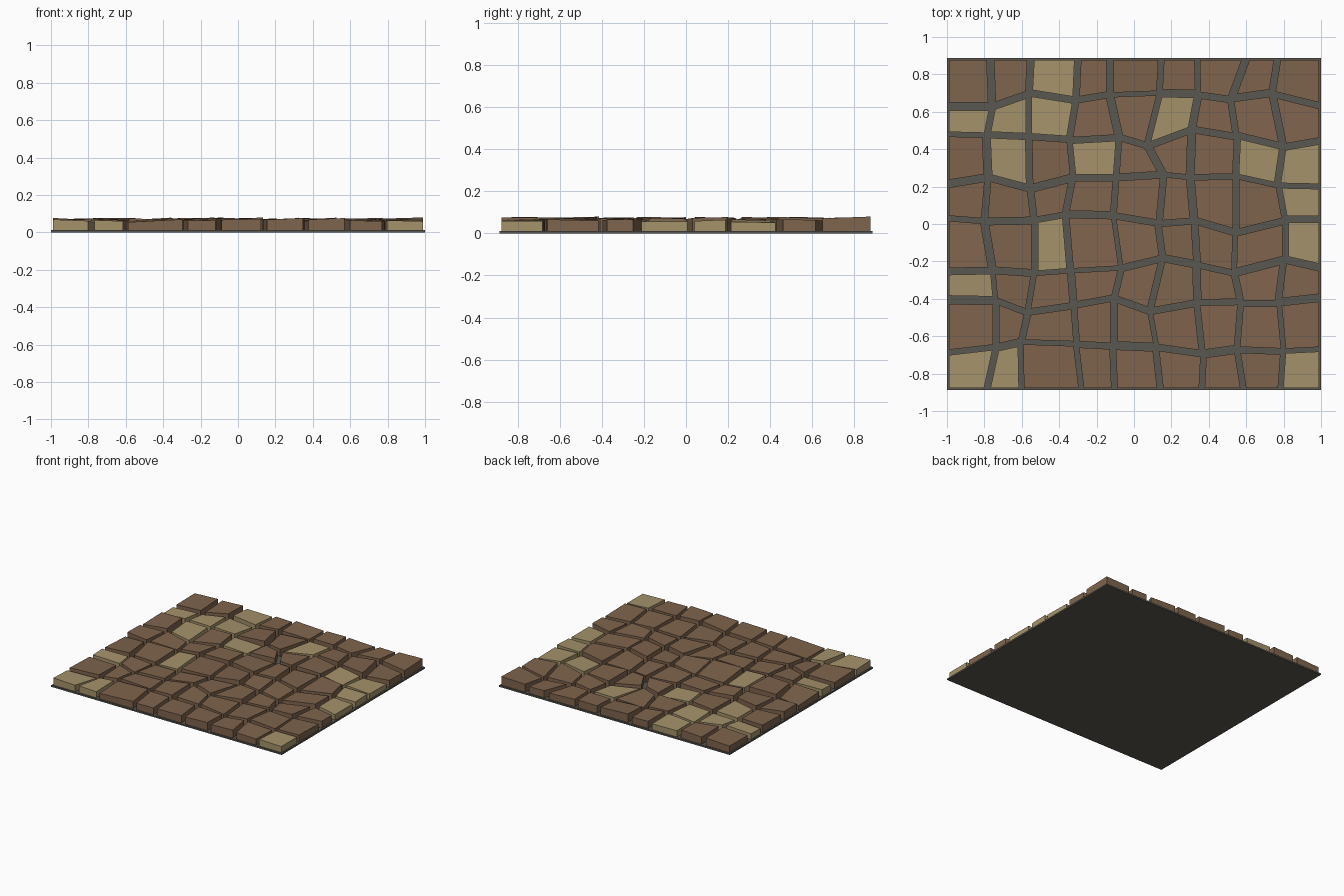
import bpy, bmesh, random
from mathutils import Vector
from mathutils.geometry import intersect_line_line_2d, intersect_line_line

if "Cube" in bpy.data.objects:
    bpy.data.objects.remove(bpy.data.objects["Cube"])

random.seed(4)
HX, HY, BASE = 1.0, 0.887, 0.012


def material(name, col):
    m = bpy.data.materials.new(name)
    m.diffuse_color = (*col, 1)
    m.use_nodes = True
    m.node_tree.nodes["Principled BSDF"].inputs["Base Color"].default_value = m.diffuse_color
    return m


brown = material("brown_stone", (0.212, 0.127, 0.074))
tan = material("tan_stone", (0.376, 0.288, 0.147))
grey = material("mortar", (0.102, 0.095, 0.08))

# Joint crossings: x of the 8 inner joints on each of 9 lines, front to back
X = [
    (-.79, -.60, -.28, -.10, .145, .36, .585, .785),
    (-.74, -.605, -.31, -.11, .12, .37, .55, .80),
    (-.74, -.57, -.325, -.11, .085, .34, .57, .775),
    (-.755, -.535, -.34, -.07, .155, .335, .535, .805),
    (-.80, -.535, -.365, -.11, .13, .32, .54, .805),
    (-.78, -.555, -.325, -.095, .155, .30, .54, .77),
    (-.79, -.56, -.345, -.08, .07, .31, .55, .80),
    (-.76, -.56, -.31, -.13, .14, .345, .52, .74),
    (-.77, -.55, -.30, -.13, .15, .34, .60, .77),
]
# y of the 7 inner lines at each of 10 crossings, left to right
Y = [
    (-.69, -.66, -.63, -.64, -.65, -.66, -.695, -.67, -.68, -.67),
    (-.405, -.41, -.475, -.44, -.40, -.47, -.425, -.42, -.42, -.395),
    (-.255, -.25, -.265, -.25, -.235, -.18, -.215, -.26, -.19, -.235),
    (.03, .015, .02, .05, .045, .005, .02, -.045, .02, .02),
    (.215, .25, .19, .25, .25, .265, .25, .255, .205, .20),
    (.48, .475, .465, .45, .465, .42, .51, .47, .41, .445),
    (.63, .63, .70, .66, .69, .70, .695, .67, .70, .635),
]
X = [(-HX, *row, HX) for row in X]
Y = [(-HY,) * 10, *Y, (HY,) * 10]
TAN = {0: (0, 1, 8), 2: (0,), 3: (2, 8), 4: (8,), 5: (1, 3, 7, 8), 6: (0, 1, 2, 5), 7: (2,)}


def inset(pts, dists):
    """Move each edge of a counter-clockwise quad inward by its own distance."""
    lines = []
    for k in range(4):
        a, b = pts[k], pts[(k + 1) % 4]
        d = (b - a).normalized()
        n = Vector((-d.y, d.x, 0)) * dists[k]
        lines.append((a + n, b + n))
    return [intersect_line_line(*lines[k - 1], *lines[k])[0] for k in range(4)]


def stone(bm, pts, height, slope, mat):
    """A flat-sided block with a tilted top."""
    mid = sum(pts, Vector()) / 4
    low = [bm.verts.new((p.x, p.y, BASE - 0.002)) for p in pts]
    top = [bm.verts.new((p.x, p.y, height + slope.dot((p - mid).xy))) for p in pts]
    faces = [bm.faces.new(low[::-1]), bm.faces.new(top)]
    for k in range(4):
        n = (k + 1) % 4
        faces.append(bm.faces.new((low[k], low[n], top[n], top[k])))
    for f in faces:
        f.material_index = mat


# Mortar bed
bpy.ops.mesh.primitive_cube_add(size=1, location=(0, 0, BASE / 2))
bed = bpy.context.object
bed.name = "mortar_bed"
bed.scale = (2 * HX, 2 * HY, BASE)
bed.data.materials.append(grey)

# Paving stones
for j in range(8):
    bm = bmesh.new()
    for i in range(9):
        pts = [Vector((X[b][a], Y[b][a], 0)) for a, b in
               ((i, j), (i + 1, j), (i + 1, j + 1), (i, j + 1))]
        border = (j == 0, i == 8, j == 7, i == 0)
        gaps = [0.011 if e else random.uniform(.011, .022) for e in border]
        light = i in TAN.get(j, ())
        height = random.uniform(.058, .064) if light else random.uniform(.063, .073)
        slope = Vector((random.uniform(-.06, .06), random.uniform(-.05, .05)))
        stone(bm, inset(pts, gaps), height, slope, int(light))
    me = bpy.data.meshes.new(f"stone_row_{j + 1}")
    bm.to_mesh(me)
    bm.free()
    me.materials.append(brown)
    me.materials.append(tan)
    bpy.context.collection.objects.link(bpy.data.objects.new(me.name, me))
